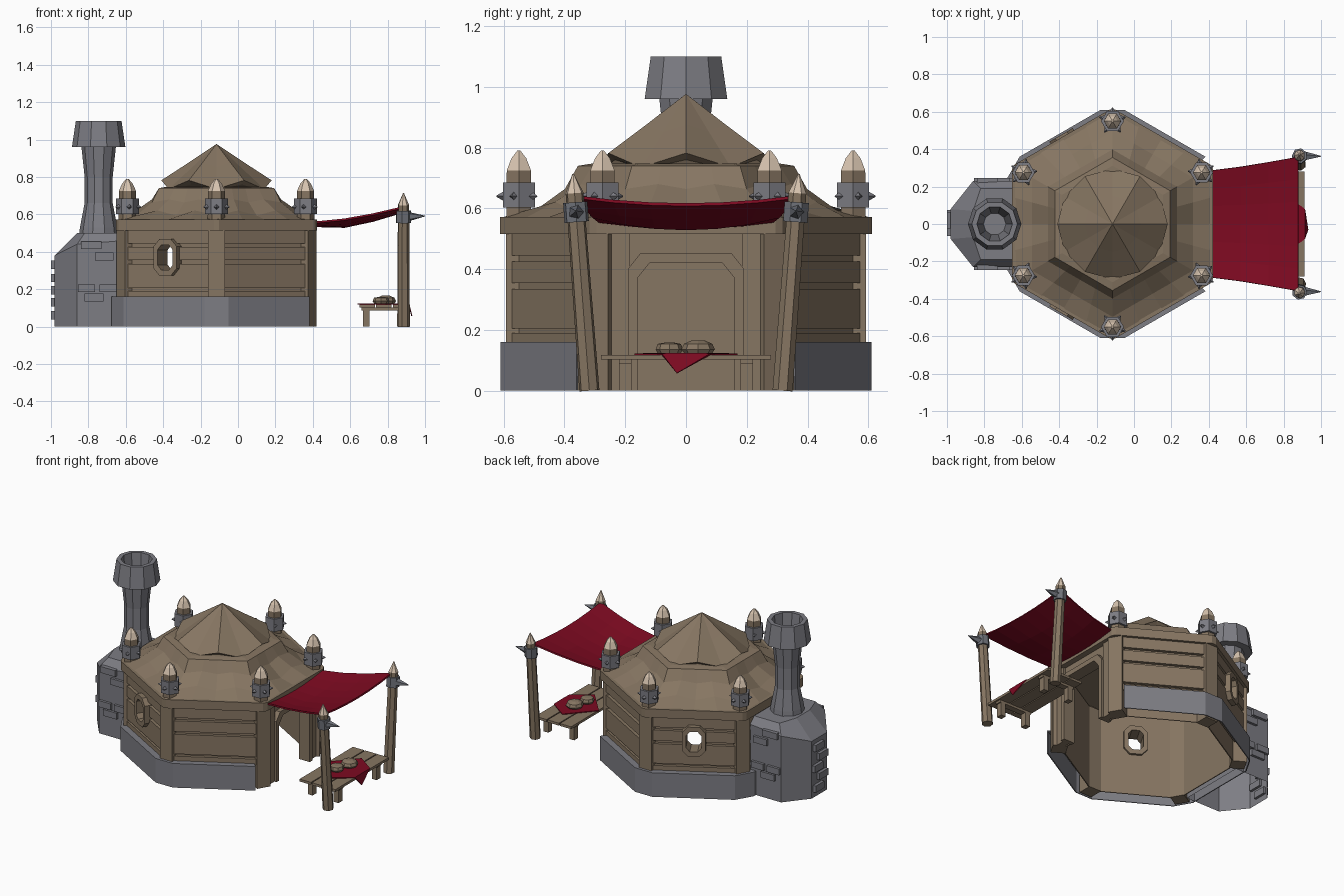
import bpy, bmesh
from math import sin, cos, tan, pi, radians
from mathutils import Vector

if "Cube" in bpy.data.objects:
    bpy.data.objects.remove(bpy.data.objects["Cube"])

CX = -0.115  # centre of the hexagonal hut


def material(name, r, g, b):
    m = bpy.data.materials.new(name)
    m.diffuse_color = (r, g, b, 1)
    m.use_nodes = True
    m.node_tree.nodes["Principled BSDF"].inputs["Base Color"].default_value = m.diffuse_color
    return m


WOOD = material("brown wood", 0.240, 0.180, 0.122)
STONE = material("grey stone", 0.205, 0.205, 0.230)
RED = material("red cloth", 0.205, 0.003, 0.015)
IVORY = material("ivory tip", 0.68, 0.55, 0.43)
METAL = material("dark metal", 0.16, 0.17, 0.195)


def mesh(name, verts, faces, mat):
    bm = bmesh.new()
    vs = [bm.verts.new(v) for v in verts]
    for f in faces:
        bm.faces.new([vs[i] for i in f])
    bmesh.ops.recalc_face_normals(bm, faces=bm.faces)
    me = bpy.data.meshes.new(name)
    bm.to_mesh(me)
    bm.free()
    me.materials.append(mat)
    ob = bpy.data.objects.new(name, me)
    bpy.context.collection.objects.link(ob)
    return ob


def loft(name, rings, mat, cyclic=False, start=True):
    """Join closed rings of equal length; cyclic joins last to first."""
    n, m = len(rings[0]), len(rings)
    faces = []
    for i in range(m if cyclic else m - 1):
        a, b = i * n, (i + 1) % m * n
        faces += [(a + j, a + (j + 1) % n, b + (j + 1) % n, b + j) for j in range(n)]
    if not cyclic:
        faces.append(tuple(range((m - 1) * n, m * n)))
        if start:
            faces.append(tuple(range(n)))
    return mesh(name, [p for r in rings for p in r], faces, mat)


def spot(ang, a, u, z):
    """Point on a hut side: a outwards, u sideways, z up."""
    t = radians(ang)
    return (CX + a * cos(t) - u * sin(t), a * sin(t) + u * cos(t), z)


def side_box(name, ang, a0, a1, u0, u1, z0, z1, mat):
    return loft(name, [[spot(ang, a, u, z) for a, u in ((a0, u0), (a1, u0), (a1, u1), (a0, u1))]
                       for z in (z0, z1)], mat)


def box(name, c, s, mat):
    q = ((-1, -1), (1, -1), (1, 1), (-1, 1))
    return loft(name, [[(c[0] + i * s[0] / 2, c[1] + j * s[1] / 2, c[2] + k * s[2] / 2)
                        for i, j in q] for k in (-1, 1)], mat)


def cone(name, p0, p1, r0, r1, n, mat):
    p0, p1 = Vector(p0), Vector(p1)
    q = (p1 - p0).to_track_quat('Z', 'Y')
    return loft(name, [[p + q @ Vector((r * cos(2 * pi * i / n), r * sin(2 * pi * i / n), 0))
                        for i in range(n)] for p, r in ((p0, r0), (p1, r1))], mat)


def corners(a, r):
    """Hexagon of apothem a, corners cut off at radius r, starting beside the door."""
    t = (a / cos(pi / 6) - r) * tan(pi / 3)
    return [(ang, r, s * t) for ang in range(30, 390, 60) for s in (-1, 1)]


def hex_ring(name, outer, inner, z0, z1, mat, cyclic):
    return loft(name, [[spot(*o, z0), spot(*o, z1), spot(*i, z1), spot(*i, z0)]
                       for o, i in zip(outer, inner)], mat, cyclic)


def cut(ob, cutter):
    m = ob.modifiers.new("opening", 'BOOLEAN')
    m.operation, m.solver, m.object = 'DIFFERENCE', 'EXACT', cutter


def hidden(ob):
    ob.hide_render = True
    ob.hide_set(True)
    return ob


def octagon(w, h):
    return [(w, .37 - h * .6), (w, .37 + h * .6), (w * .5, .37 + h), (-w * .5, .37 + h),
            (-w, .37 + h * .6), (-w, .37 - h * .6), (-w * .5, .37 - h), (w * .5, .37 - h)]


# thin stone footing with a ledge, open underneath and at the door side
edge = corners(0.56, 0.61)[1:-1]
hex_ring("stone_footing", edge, corners(0.554, 0.604)[1:-1], 0, 0.16, STONE, False)
hex_ring("stone_ledge", edge, corners(0.48, 0.53)[1:-1], 0.152, 0.16, STONE, False)

# timber walls, inner lining and top beam
wall = hex_ring("wall", corners(0.498, 0.57), corners(0.47, 0.537), 0.13, 0.56, WOOD, True)
lining = hex_ring("wall_lining", corners(0.463, 0.53), corners(0.457, 0.523), 0, 0.56, WOOD, True)
hex_ring("top_beam", corners(0.537, 0.612), corners(0.47, 0.53), 0.515, 0.572, WOOD, True)

# windows on the two left sides
cutters = {}
for ang in (120, 240):
    cutters[ang] = hidden(loft("window_cutter", [[spot(ang, a, *p) for p in octagon(.06, .085)]
                                                 for a in (0.4, 0.62)], WOOD))
    cut(wall, cutters[ang])
    cut(lining, cutters[ang])
    loft("window_frame", [[spot(ang, .44, *i), spot(ang, .44, *o), spot(ang, .55, *o), spot(ang, .55, *i)]
                          for i, o in zip(octagon(.047, .067), octagon(.072, .097))], WOOD, True)


# arched doorway
def arch(w, h, z=0):
    return [(w, z), (w, h - .05), (w - .04, h), (.04 - w, h), (-w, h - .05), (-w, z)]


door = hidden(loft("door_cutter", [[spot(0, a, *p) for p in arch(.165, .425, -.01)] for a in (.4, .6)], WOOD))
cut(wall, door)
cut(lining, door)
loft("door_frame", [[spot(0, .45, *i), spot(0, .45, *o), spot(0, .53, *o), spot(0, .53, *i)]
                    for i, o in zip(arch(.16, .42), arch(.19, .452))], WOOD)
for s in (-1, 1):
    side_box("door_side_board", 0, .47, .515, s * .185, s * .28, 0, .52, WOOD)

# wall planks
for ang in (60, 120, 180, 240, 300):
    for z0, z1 in ((.15, .19), (.205, .335), (.355, .425), (.445, .52)):
        p = side_box("wall_plank", ang, .49, .519, -.25, .25, z0, z1, WOOD)
        if ang in cutters:
            cut(p, cutters[ang])

# corner posts with studded collars and pale tips
for ang in range(30, 390, 60):
    side_box("corner_post", ang, .5, .592, -.045, .045, 0, .56, WOOD)
    p = lambda z, r=.55, u=0: spot(ang, r, u, z)
    cone("post_top", p(.55), p(.725), .047, .046, 6, WOOD)
    cone("post_tip", p(.725), p(.765), .046, .028, 6, IVORY)
    cone("post_tip", p(.765), p(.79), .028, .006, 6, IVORY)
    cone("post_collar", p(.602), p(.685), .061, .061, 6, STONE)
    for k in range(5):
        d = radians(72 * k)
        q = lambda r: p(.64, .55 + r * cos(d), r * sin(d))
        cone("collar_stud", q(.046), q(.074), .018, .002, 4, STONE)


# draped lower roof
def hex_row(a, z, wave=0):
    row = []
    for i in range(24):
        off = (i * 15 + 30) % 60 - 30
        row.append(spot(i * 15, a / cos(radians(off)), 0, z + wave * (1 if i % 2 else -1)))
    return row


loft("lower_roof", [hex_row(.525, .57), hex_row(.43, .607, .014), hex_row(.345, .672, .008),
                    hex_row(.308, .74), hex_row(.27, .747)], WOOD)

# pleated cone roof with lifted edge points
rim = [spot(i * 30, .295, 0, .735 if i % 2 else .782) for i in range(12)]
low = [spot(i * 30, .27, 0, .73 if i % 2 else .76) for i in range(12)]
top = [spot(i * 30, .15, 0, .852 if i % 2 else .876) for i in range(12)]
tip = [spot(i * 30, .002, 0, .975) for i in range(12)]
loft("cone_roof", [low, rim, top, tip], WOOD)


# oven with sloped top, open underneath
def oven_row(x0, x1, y0, y1, zs):
    half = [(-.61, y0, zs[0]), (x0, y0, zs[1]), (x1, y1, zs[2])]
    return half + [(x, -y, z) for x, y, z in reversed(half)]


loft("oven", [oven_row(-.86, -.98, .23, .08, (0, 0, 0)),
              oven_row(-.86, -.98, .23, .08, (.46, .44, .38)),
              oven_row(-.82, -.86, .19, .07, (.5, .5, .5))], STONE, start=False)
for s in (-1, 1):
    for x, z, w in ((-.785, .435, .11), (-.715, .375, .1), (-.81, .205, .09),
                    (-.695, .205, .09), (-.77, .155, .1)):
        box("oven_brick", (x, s * .23, z), (w, .034, .042), STONE)
for y, z in ((.02, .06), (-.02, .13), (.03, .195), (-.02, .26), (.02, .33)):
    box("oven_brick", (-.982, y, z), (.036, .09, .045), STONE)


# hollow chimney
def circle(r, z, n=10):
    return [(-.745 + r * cos(2 * pi * i / n), r * sin(2 * pi * i / n), z) for i in range(n)]


loft("chimney", [circle(r, z) for r, z in ((.105, .49), (.1, .53), (.075, .66), (.075, .8), (.092, .96),
     (.143, .96), (.122, 1.1), (.095, 1.1), (.08, .96), (.06, .75))], STONE)

# sagging awning
verts = []
for x, z, w, sag in ((.41, .562, .285, .02), (.57, .578, .305, .04), (.72, .605, .33, .035), (.878, .642, .358, .025)):
    for j in range(7):
        v = j / 3 - 1
        verts.append((x, v * w, z - sag * (1 - v * v)))
aw = mesh("awning", verts, [(i * 7 + j, i * 7 + j + 1, i * 7 + j + 8, i * 7 + j + 7)
                            for i in range(3) for j in range(6)], RED)
aw.modifiers.new("thickness", 'SOLIDIFY').thickness = .01

# leaning awning posts
for s in (-1, 1):
    p = lambda z: (.885, s * (.318 + .075 * z), z)
    cone("awning_post", p(0), p(.65), .034, .03, 7, WOOD)
    cone("awning_post_tip", p(.65), p(.713), .03, .003, 7, IVORY)
    cone("awning_post_collar", p(.555), p(.62), .041, .041, 7, METAL)
    c = Vector(p(.588))
    cone("large_spike", c + Vector((.025, 0, 0)), c + Vector((.115, 0, .003)), .027, .002, 5, METAL)

# market table
for x in (.69, .78, .87):
    box("table_plank", (x, 0, .11), (.083, .56, .016), WOOD)
for s in (-1, 1):
    box("table_brace", (.78, s * .2, .095), (.24, .04, .016), WOOD)
    for x in (.685, .875):
        box("table_leg", (x, s * .2, .05), (.035, .04, .1), WOOD)

# table cloth with its corner hanging over the front
cl = mesh("table_cloth", [(.64, 0, .123), (.79, -.17, .123), (.79, .17, .123), (.915, -.08, .123),
                          (.915, .08, .123), (.915, 0, .124), (.932, -.03, .058)],
          [(0, 1, 3, 5, 4, 2), (3, 6, 5), (5, 6, 4)], RED)
cl.modifiers.new("thickness", 'SOLIDIFY').thickness = .006

# loaves
for x, y, r in ((.765, -.055, .045), (.79, .04, .055)):
    loft("loaf", [[(x + r * k * cos(i * pi / 4), y + r * k * sin(i * pi / 4), .124 + z) for i in range(8)]
                  for k, z in ((.85, 0), (1, .012), (.85, .03), (.4, r * .75))], WOOD)
